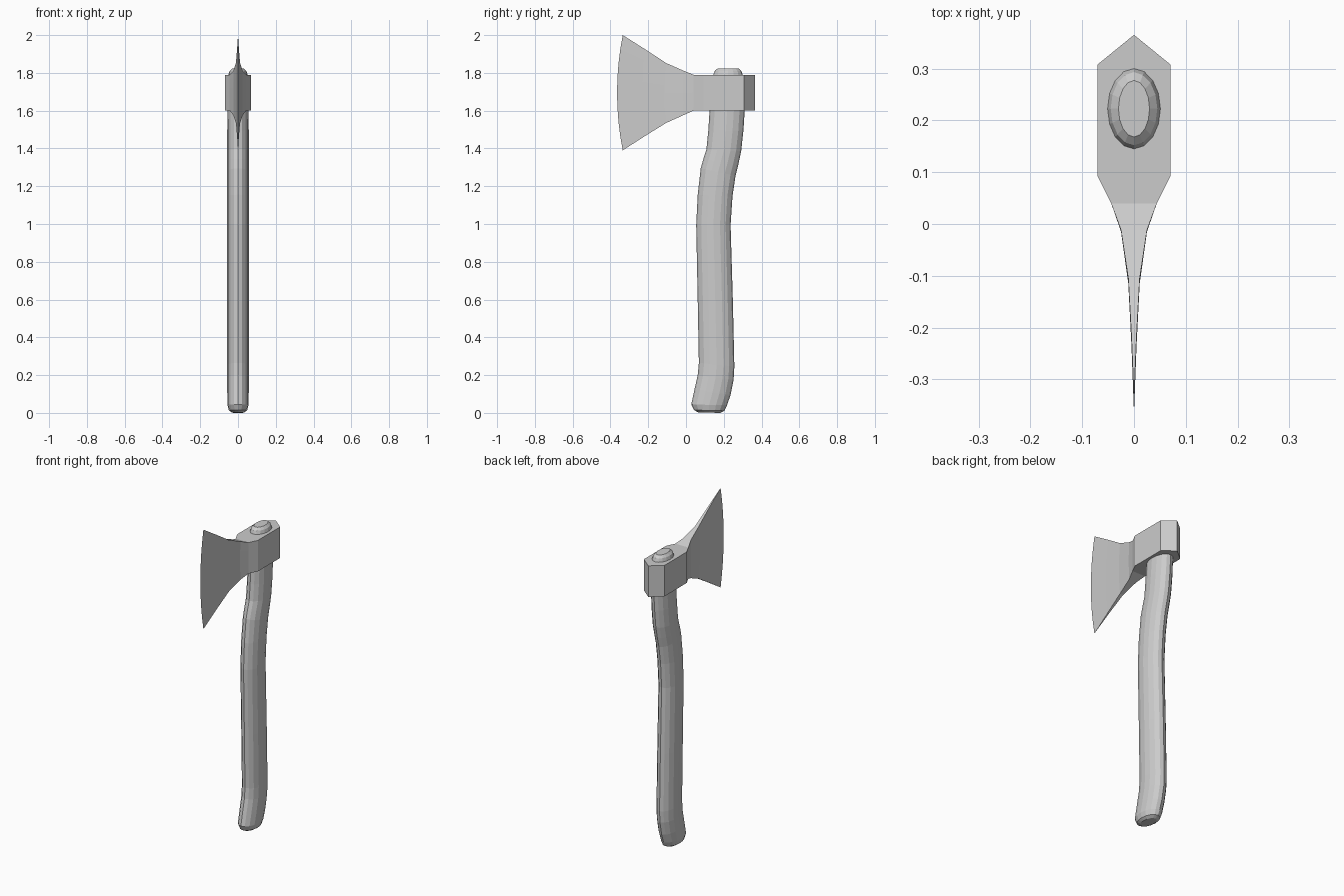
import bpy, bmesh
from math import cos, sin, pi


def finish(name, bm):
    bmesh.ops.remove_doubles(bm, verts=bm.verts, dist=1e-5)
    bmesh.ops.recalc_face_normals(bm, faces=bm.faces)
    mesh = bpy.data.meshes.new(name)
    bm.to_mesh(mesh)
    bm.free()
    ob = bpy.data.objects.new(name, mesh)
    bpy.context.collection.objects.link(ob)
    return ob


def loft(name, rings):
    bm = bmesh.new()
    loops = [[bm.verts.new(p) for p in r] for r in rings]
    n = len(loops[0])
    for a, b in zip(loops, loops[1:]):
        for i in range(n):
            j = (i + 1) % n
            bm.faces.new((a[i], a[j], b[j], b[i]))
    bm.faces.new(loops[0])
    bm.faces.new(loops[-1])
    return finish(name, bm)


# Handle: oval sections as (front y, front z, back y, back z, half width)
sections = [
    (0.065, 0.008, 0.180, 0.005, 0.032), (0.042, 0.020, 0.203, 0.016, 0.048),
    (0.028, 0.050, 0.217, 0.045, 0.056), (0.045, 0.130, 0.236, 0.100, 0.057),
    (0.062, 0.205, 0.252, 0.180, 0.057), (0.068, 0.270, 0.256, 0.250, 0.057),
    (0.062, 0.600, 0.248, 0.600, 0.057), (0.054, 1.000, 0.236, 1.000, 0.057),
    (0.062, 1.160, 0.246, 1.150, 0.057), (0.078, 1.300, 0.262, 1.260, 0.057),
    (0.092, 1.350, 0.277, 1.320, 0.057), (0.108, 1.400, 0.292, 1.390, 0.057),
    (0.118, 1.500, 0.304, 1.500, 0.057), (0.125, 1.610, 0.311, 1.610, 0.055),
    (0.145, 1.795, 0.300, 1.795, 0.051), (0.152, 1.815, 0.293, 1.815, 0.045),
    (0.168, 1.829, 0.277, 1.829, 0.030),
]
SIDES = 16
rings = []
for y0, z0, y1, z1, w in sections:
    ring = []
    for k in range(SIDES):
        a = 2 * pi * k / SIDES
        t = 0.5 + 0.5 * cos(a)
        ring.append((w * sin(a), y0 + (y1 - y0) * t, z0 + (z1 - z0) * t))
    rings.append(ring)
handle = loft("handle", rings)
handle.location.z = -0.005

# Axe head: stations as (y, half width, bottom z, top z, forward bulge)
stations = [
    (0.365, 0.0, 1.60, 1.79, 0), (0.308, 0.07, 1.60, 1.79, 0),
    (0.092, 0.07, 1.60, 1.79, 0), (0.040, 0.044, 1.60, 1.79, 0),
    (-0.012, 0.025, 1.577, 1.811, 0.003), (-0.105, 0.011, 1.535, 1.852, 0.010),
    (-0.215, 0.005, 1.467, 1.924, 0.018), (-0.335, 0.0, 1.39, 2.0, 0.030),
]
ROWS = 8
bm = bmesh.new()
grid = []
for y, w, zb, zt, bulge in stations:
    column = []
    for r in range(ROWS + 1):
        t = r / ROWS
        yy = y - bulge * (1 - (2 * t - 1) ** 2)
        z = zb + (zt - zb) * t
        column.append([bm.verts.new((s * w, yy, z)) for s in (-1, 1)])
    grid.append(column)
bmesh.ops.remove_doubles  # ends are welded in finish()
for a, b in zip(grid, grid[1:]):
    for r in range(ROWS):
        for s in (0, 1):
            bm.faces.new((a[r][s], b[r][s], b[r + 1][s], a[r + 1][s]))
    for r in (0, ROWS):
        bm.faces.new((a[r][0], a[r][1], b[r][1], b[r][0]))
finish("axe_head", bm)
